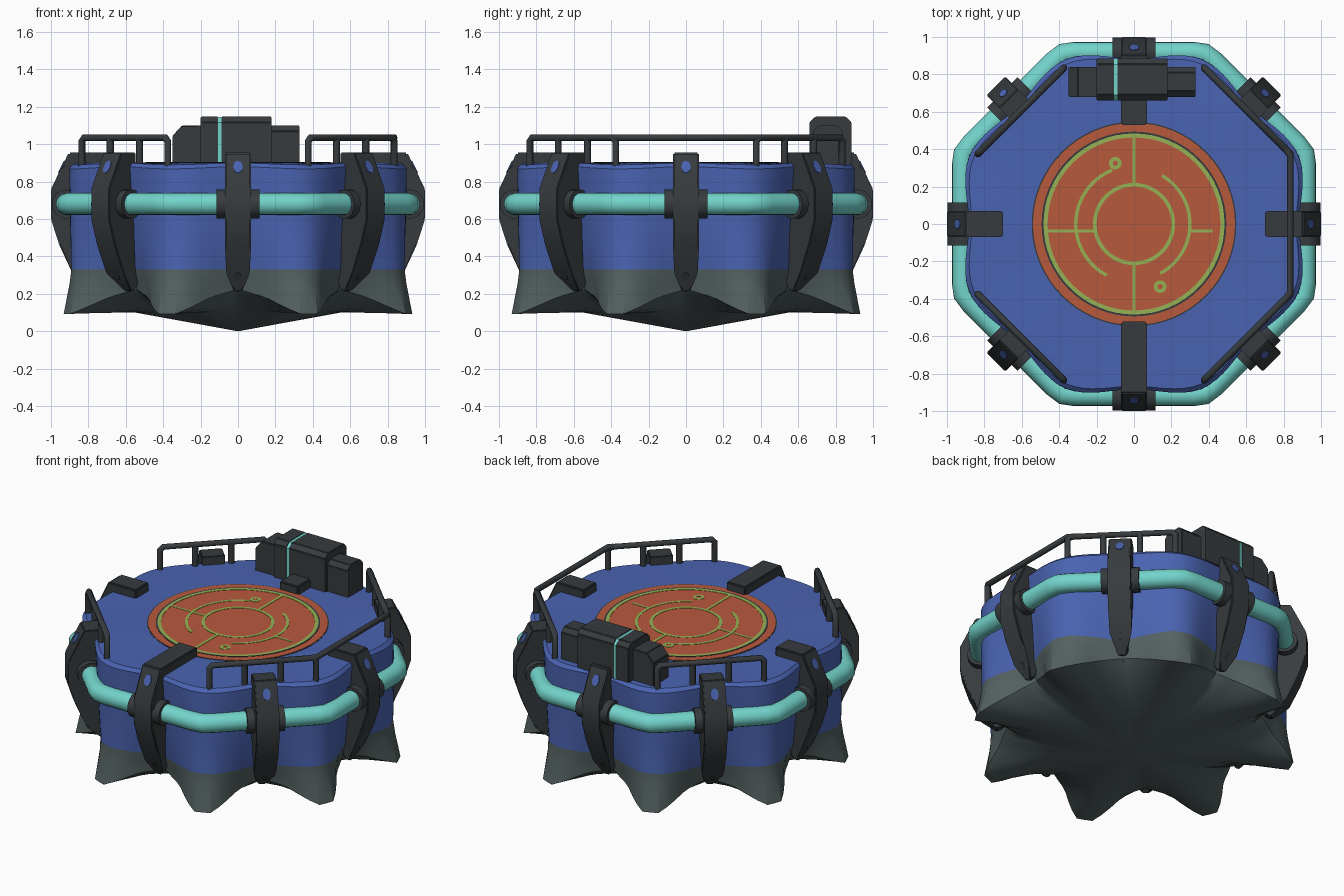
import bpy, bmesh, math
from mathutils import Matrix, Vector

if "Cube" in bpy.data.objects:
    bpy.data.objects.remove(bpy.data.objects["Cube"])

def mat(name, c):
    m = bpy.data.materials.new(name)
    m.diffuse_color = (*c, 1)
    m.use_nodes = True
    m.node_tree.nodes["Principled BSDF"].inputs["Base Color"].default_value = m.diffuse_color
    return m

BLUE = mat("blue_paint", (0.068, 0.125, 0.44))
GREY = mat("grey_base", (0.09, 0.12, 0.12))
DARK = mat("dark_metal", (0.038, 0.044, 0.048))
CYAN = mat("cyan_pipe", (0.17, 0.66, 0.60))
ORANGE = mat("orange_disc", (0.48, 0.10, 0.045))
GREEN = mat("green_lines", (0.30, 0.44, 0.09))

def finish(o, mats, angle=30):
    for m in mats:
        o.data.materials.append(m)
    bpy.ops.object.select_all(action='DESELECT')
    o.select_set(True)
    bpy.context.view_layer.objects.active = o
    bpy.ops.object.shade_smooth_by_angle(angle=math.radians(angle))
    return o

def from_bm(name, bm, mats, rot=0, bevel=0, angle=30):
    bmesh.ops.recalc_face_normals(bm, faces=bm.faces)
    if bevel:
        bmesh.ops.bevel(bm, geom=bm.edges[:], offset=bevel, segments=2, affect='EDGES', clamp_overlap=True)
    bm.transform(Matrix.Rotation(rot, 4, 'Z'))
    me = bpy.data.meshes.new(name)
    bm.to_mesh(me)
    bm.free()
    o = bpy.data.objects.new(name, me)
    bpy.context.collection.objects.link(o)
    return finish(o, mats, angle)

def prism(name, pts, axis, a, b, m, rot=0, bevel=0):
    """Extrude a 2D outline: axis 'Y' reads (x,z), axis 'X' reads (y,z), axis 'Z' reads (x,y)."""
    place = {'Y': lambda p, d: (p[0], d, p[1]), 'X': lambda p, d: (d, p[0], p[1]),
             'Z': lambda p, d: (p[0], p[1], d)}[axis]
    bm = bmesh.new()
    lo = [bm.verts.new(place(p, a)) for p in pts]
    hi = [bm.verts.new(place(p, b)) for p in pts]
    n = len(pts)
    bm.faces.new(lo)
    bm.faces.new(hi)
    for i in range(n):
        bm.faces.new((lo[i], lo[(i + 1) % n], hi[(i + 1) % n], hi[i]))
    return from_bm(name, bm, [m], rot, bevel)

def tube(name, paths, radius, m, closed=False):
    cu = bpy.data.curves.new(name, 'CURVE')
    cu.dimensions = '3D'
    cu.bevel_depth = radius
    cu.bevel_resolution = 6 if closed else 3
    cu.use_fill_caps = True
    for pts in paths:
        sp = cu.splines.new('POLY')
        sp.points.add(len(pts) - 1)
        for q, p in zip(sp.points, pts):
            q.co = (*p, 1)
        sp.use_cyclic_u = closed
    o = bpy.data.objects.new(name, cu)
    bpy.context.collection.objects.link(o)
    bpy.ops.object.select_all(action='DESELECT')
    o.select_set(True)
    bpy.context.view_layer.objects.active = o
    bpy.ops.object.convert(target='MESH')
    return finish(bpy.context.object, [m], 50)

def arc(name, r0, r1, a0, a1, z, m, cx=0, cy=0, n=48):
    """Flat curved plate whose top is at z."""
    full = a1 - a0 >= 360
    bm = bmesh.new()
    rows = []
    for i in range(n if full else n + 1):
        a = math.radians(a0 + (a1 - a0) * i / n)
        c, s = math.cos(a), math.sin(a)
        rows.append([bm.verts.new((cx + r * c, cy + r * s, h)) for r, h in
                     ((r0, 0.898), (r0, z), (r1, z), (r1, 0.898))])
    for i in range(n):
        p, q = rows[i], rows[(i + 1) % len(rows)]
        for k in range(4):
            bm.faces.new((p[k], q[k], q[(k + 1) % 4], p[(k + 1) % 4]))
    if not full:
        bm.faces.new(rows[0])
        bm.faces.new(rows[-1])
    return from_bm(name, bm, [m])

# Body: lobed rings, each blending from an octagon corner (t=0) to the notch (t=1)
def soft(t):
    return t * t * (3 - 2 * t)

def steps(a, b, h):
    """Flat until a, steep rise to h at b, then gentle to 1 at the notch."""
    def f(t):
        if t <= a:
            return 0
        return h * (t - a) / (b - a) if t < b else h + (1 - h) * (t - b) / (1 - b)
    return f

rings = [  # corner r, corner z, notch r, notch z, blend
    (0.56, 0.90, 0.56, 0.90, soft), (0.78, 0.895, 0.76, 0.90, soft),
    (0.928, 0.89, 0.866, 0.90, soft), (0.952, 0.868, 0.882, 0.88, soft),
    (0.955, 0.62, 0.855, 0.62, soft), (0.946, 0.33, 0.80, 0.33, steps(0.15, 0.75, 0.78)),
    (0.957, 0.25, 0.785, 0.28, steps(0.15, 0.65, 0.75)),
    (0.99, 0.093, 0.765, 0.225, steps(0.14, 0.55, 0.68)),
    (0.82, 0.098, 0.69, 0.165, steps(0.13, 0.55, 0.65)),
    (0.60, 0.103, 0.50, 0.095, steps(0.13, 0.55, 0.65))]
N = 128
bm = bmesh.new()
loops = []
for rc, zc, rn, zn, blend in rings:
    loop = []
    for i in range(N):
        s = blend(abs(i % 16 - 8) / 8)
        a = 2 * math.pi * i / N
        r = rc + (rn - rc) * s
        loop.append(bm.verts.new((r * math.cos(a), r * math.sin(a), zc + (zn - zc) * s)))
    loops.append(loop)
top, bottom = bm.verts.new((0, 0, 0.9)), bm.verts.new((0, 0, 0))
for i in range(N):
    j = (i + 1) % N
    bm.faces.new((top, loops[0][i], loops[0][j]))
    bm.faces.new((bottom, loops[-1][j], loops[-1][i])).material_index = 1
    for k in range(len(loops) - 1):
        f = bm.faces.new((loops[k][i], loops[k + 1][i], loops[k + 1][j], loops[k][j]))
        f.material_index = 1 if k >= 5 else 0  # grey below the blue band
from_bm("body", bm, [BLUE, GREY])

# Round deck plate with painted green circuit lines
Z = 0.905
arc("disc_border", 0.0, 0.547, 0, 360, 0.9015, DARK, n=64)
arc("orange_disc", 0.0, 0.54, 0, 360, 0.903, ORANGE, n=64)
arc("outer_shadow_ring", 0.484, 0.494, 0, 360, Z, DARK, n=64)
arc("outer_green_ring", 0.462, 0.484, 0, 360, Z, GREEN, n=64)
arc("inner_green_ring", 0.20, 0.22, 0, 360, Z, GREEN)
arc("left_green_arc", 0.302, 0.32, 112, 242, Z, GREEN)
arc("right_green_arc", 0.29, 0.308, -62, 60, Z, GREEN)
arc("left_arc_end", 0.014, 0.034, 0, 360, Z, GREEN, -0.10, 0.325, 16)
arc("right_arc_end", 0.014, 0.034, 0, 360, Z, GREEN, 0.14, -0.335, 16)
for n, x0, x1, y0, y1 in (("back", -0.009, 0.009, 0.21, 0.47), ("front", -0.009, 0.009, -0.47, -0.21),
                          ("left", -0.47, -0.21, -0.045, -0.03), ("right", 0.3, 0.42, -0.045, -0.03)):
    prism(n + "_green_line", [(x0, y0), (x1, y0), (x1, y1), (x0, y1)], 'Z', 0.898, Z, GREEN)

# Octagonal pipe with softened corners
pipe = []
for k in range(8):
    for d in (-3.5, 0, 3.5):
        a = math.radians(22.5 + 45 * k + d)
        r = 0.915 / math.cos(math.radians(22.5 - abs(d))) - (0.008 if d == 0 else 0)
        pipe.append((r * math.cos(a), r * math.sin(a), 0.68))
tube("pipe_ring", [pipe], 0.059, CYAN, True)

# Eight clamps: curved bracket, pipe sleeve, stud and lower bolt
inner = {0: 0.70, 90: 0.53, 180: 0.70, 270: 0.52}
for deg in range(0, 360, 45):
    rot = math.radians(deg)
    e = 0.045 if deg % 90 else 0.0
    rin = inner.get(deg, 0.84)
    prof = [(rin, 0.955), (0.905 + e, 0.955), (1 + e, 0.76), (1 + e, 0.6),
            (0.955 + e, 0.46), (0.885 + e, 0.31), (0.83, 0.21), (0.79, 0.23), (0.79, 0.33),
            (0.84, 0.6), (0.85, 0.88), (rin, 0.885)]
    bm = bmesh.new()
    sides = []
    for sgn in (-1, 1):
        sides.append([bm.verts.new((x, sgn * (0.022 if z < 0.25 else 0.07), z)) for x, z in prof])
    for s in sides:
        bm.faces.new(s)
    for i in range(len(prof)):
        j = (i + 1) % len(prof)
        bm.faces.new((sides[0][i], sides[0][j], sides[1][j], sides[1][i]))
    from_bm(f"clamp_{deg}", bm, [DARK], rot, 0.008, 35)
    bm = bmesh.new()
    bmesh.ops.create_cone(bm, cap_ends=True, segments=16, radius1=0.078, radius2=0.078, depth=0.23,
                          matrix=Matrix.Translation((0.918, 0, 0.68)) @ Matrix.Rotation(math.pi / 2, 4, 'X'))
    from_bm(f"pipe_sleeve_{deg}", bm, [DARK], rot)
    for n, pos, nor, r, m in (("stud", (0.943 + e, 0, 0.878), (0.195, 0, 0.095), 0.034, BLUE),
                              ("bolt", (0.875 + e * 0.9, 0, 0.295), (0.8, 0, -0.5), 0.02, DARK)):
        bm = bmesh.new()
        q = Vector(nor).to_track_quat('Z', 'Y').to_matrix().to_4x4()
        bmesh.ops.create_cone(bm, cap_ends=True, segments=8, radius1=r, radius2=r, depth=0.008,
                              matrix=Matrix.Translation(pos) @ q @ Matrix.Diagonal((0.75, 1.1, 1, 1)))
        from_bm(f"{n}_{deg}", bm, [m], rot)

# Corner railings with four posts each
H = 1.035
def rail(sx, sy):
    a, b = Vector((sx * 0.835, sy * 0.375, 0)), Vector((sx * 0.375, sy * 0.835, 0))
    at = lambda t, z: tuple(a.lerp(b, t) + Vector((0, 0, z)))
    bar = [at(0, 0.87), at(0, H - 0.02), at(0.03, H), at(0.97, H), at(1, H - 0.02), at(1, 0.87)]
    return [bar] + [[at(t, 0.87), at(t, H)] for t in (0.33, 0.67)]
for sx, sy, n in ((-1, -1, "front_left"), (1, -1, "front_right"), (-1, 1, "back_left"), (1, 1, "back_right")):
    tube(n + "_railing", rail(sx, sy), 0.019, DARK)
tube("right_rail_bar", [[(0.81, -0.4, H), (0.835, -0.37, H), (0.835, 0.37, H), (0.81, 0.4, H)]], 0.019, DARK)

# Equipment housing at the back
def housing(name, x0, x1, y0, y1, z, ch, m=DARK, bevel=0.004):
    prism(name, [(y0, 0.89), (y1, 0.89), (y1, z - ch), (y1 - ch, z), (y0 + ch, z), (y0, z - ch)],
          'X', x0, x1, m, 0, bevel)
housing("housing_main", -0.09, 0.18, 0.66, 0.885, 1.147, 0.03)
housing("housing_cap", -0.2, -0.105, 0.66, 0.885, 1.147, 0.03)
housing("housing_stripe", -0.106, -0.089, 0.661, 0.884, 1.145, 0.03, CYAN, 0)
housing("housing_right_end", 0.17, 0.33, 0.68, 0.84, 1.1, 0.03)
prism("housing_left_end", [(-0.35, 0.89), (-0.19, 0.89), (-0.19, 1.1), (-0.30, 1.1), (-0.35, 1.045)],
      'Y', 0.68, 0.84, DARK, 0, 0.004)
